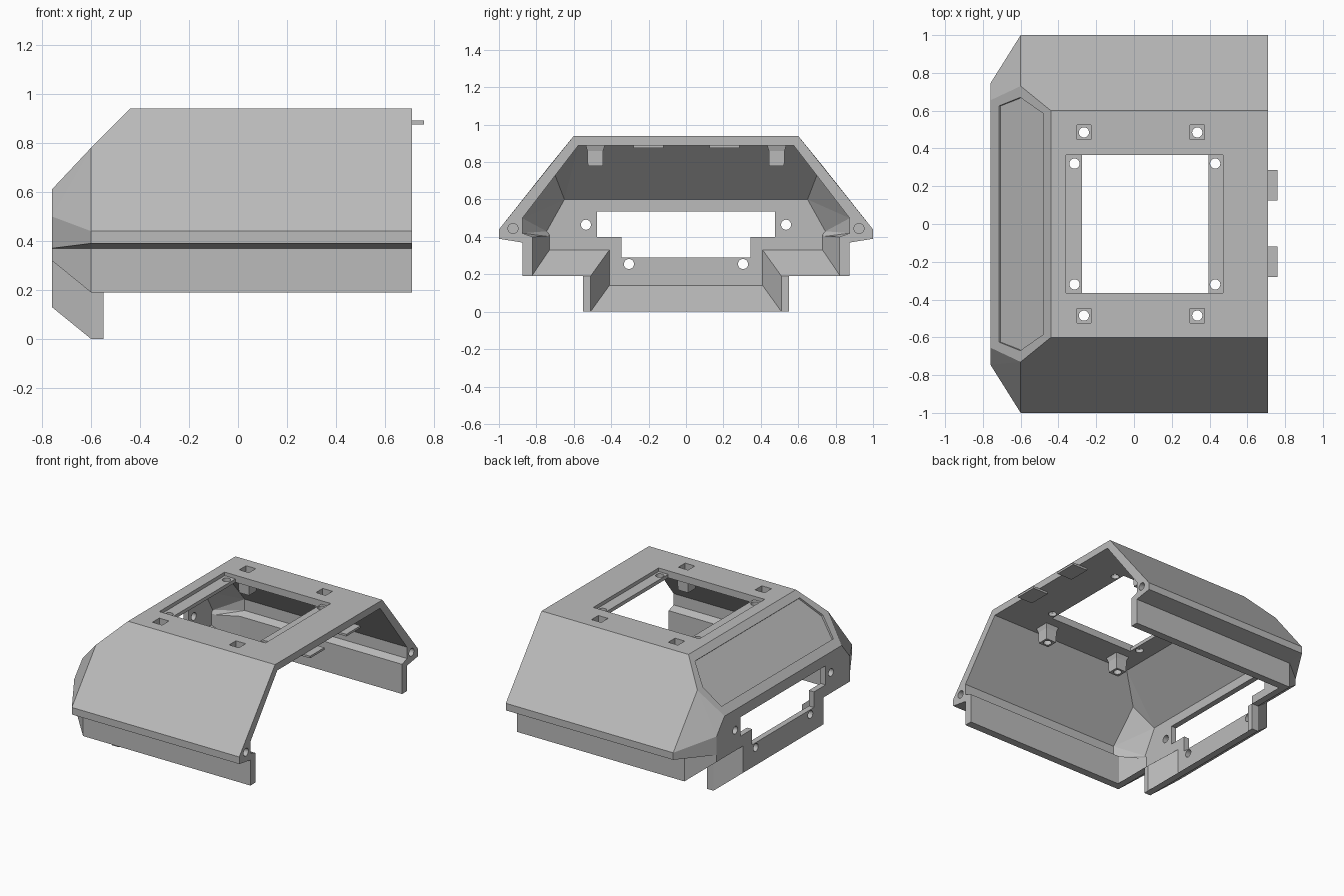
import bpy, bmesh, math
from mathutils import Vector

cube = bpy.data.objects.get("Cube")
if cube:
    bpy.data.objects.remove(cube, do_unlink=True)

grey = bpy.data.materials.new("plain grey")
grey.use_nodes = True
grey.diffuse_color = (0.5, 0.5, 0.5, 1)
grey.node_tree.nodes["Principled BSDF"].inputs["Base Color"].default_value = (0.5, 0.5, 0.5, 1)


def make(name, bm):
    bmesh.ops.recalc_face_normals(bm, faces=bm.faces)
    mesh = bpy.data.meshes.new(name)
    bm.to_mesh(mesh)
    bm.free()
    mesh.materials.append(grey)
    obj = bpy.data.objects.new(name, mesh)
    bpy.context.collection.objects.link(obj)
    return obj


def hull(name, points, mirror=True):
    """Convex solid around the points, mirrored across y = 0."""
    bm = bmesh.new()
    for x, y, z in points:
        for side in ((1, -1) if mirror else (1,)):
            bm.verts.new((x, y * side, z))
    res = bmesh.ops.convex_hull(bm, input=bm.verts)
    spare = {v for v in res["geom_interior"] + res["geom_unused"] if isinstance(v, bmesh.types.BMVert)}
    bmesh.ops.delete(bm, geom=list(spare), context='VERTS')
    bmesh.ops.dissolve_limit(bm, angle_limit=0.01, verts=bm.verts, edges=bm.edges)
    return make(name, bm)


def box(name, x, y, z):
    return hull(name, [(a, b, c) for a in x for b in y for c in z], False)


def rod(name, centre, axis, radius, length):
    bm = bmesh.new()
    bmesh.ops.create_cone(bm, cap_ends=True, segments=24, radius1=radius, radius2=radius, depth=length)
    turn = Vector((0, 0, 1)).rotation_difference(Vector(axis))
    bmesh.ops.rotate(bm, verts=bm.verts, matrix=turn.to_matrix())
    bmesh.ops.translate(bm, verts=bm.verts, vec=centre)
    return make(name, bm)


def combine(target, other, operation):
    """Apply a boolean and remove the helper solid."""
    mod = target.modifiers.new("combine", 'BOOLEAN')
    mod.operation, mod.solver, mod.object = operation, 'EXACT', other
    graph = bpy.context.evaluated_depsgraph_get()
    result = bpy.data.meshes.new_from_object(target.evaluated_get(graph))
    target.modifiers.clear()
    target.data = result
    bpy.data.objects.remove(other, do_unlink=True)


END, OPEN = -0.76, 0.71

# Outer solids: sloped cover, lower skirt and end apron
housing = hull("housing", [
    (OPEN, 0.6, 0.94), (-0.44, 0.6, 0.94), (OPEN, 1, 0.44), (-0.6, 1, 0.44),
    (OPEN, 1, 0.39), (-0.6, 1, 0.39), (-0.6, 0.73, 0.78), (END, 0.655, 0.61),
    (END, 0.745, 0.5), (END, 0.745, 0.37), (OPEN, 0.875, 0.37), (-0.6, 0.875, 0.37)])
skirt = hull("skirt", [
    (OPEN, 0.875, 0.4), (-0.6, 0.875, 0.4), (END, 0.745, 0.4),
    (END, 0.745, 0.32), (-0.6, 0.875, 0.19), (OPEN, 0.875, 0.19)])
apron = hull("apron", [
    (-0.55, 0.55, 0), (-0.6, 0.55, 0), (END, 0.45, 0.13),
    (END, 0.45, 0.4), (-0.6, 0.55, 0.4), (-0.55, 0.55, 0.4)])
for part in (skirt, apron):
    combine(housing, part, 'UNION')

# Hollow interiors, open at the +x end and underneath
WALL = -0.72
upper_space = hull("upper_space", [
    (0.8, 0.575, 0.89), (-0.42, 0.575, 0.89), (0.8, 0.875, 0.5), (-0.56, 0.875, 0.5),
    (0.8, 0.875, 0.42), (-0.56, 0.875, 0.42), (0.8, 0.82, 0.4), (-0.56, 0.82, 0.4),
    (-0.58, 0.7, 0.73), (WALL, 0.65, 0.6), (WALL, 0.745, 0.43), (WALL, 0.72, 0.4)])
skirt_space = hull("skirt_space", [
    (0.8, 0.82, 0.45), (-0.56, 0.82, 0.45), (WALL, 0.73, 0.45), (WALL, 0.73, 0.33),
    (-0.56, 0.82, 0.198), (-0.44, 0.82, 0.1), (0.8, 0.82, 0.1)])
apron_space = hull("apron_space", [
    (-0.5, 0.54, -0.041), (WALL, 0.41, 0.14), (WALL, 0.41, 0.45), (-0.5, 0.54, 0.45)])
for space in (upper_space, skirt_space, apron_space):
    combine(housing, space, 'DIFFERENCE')

# Roof standoffs with flared roots
STANDS = [(x, y) for x in (-0.265, 0.335) for y in (-0.485, 0.485)]
for x, y in STANDS:
    rings = ((0.04, 0.78), (0.042, 0.86), (0.055, 0.9))
    stand = hull("standoff", [(x + a * r, y + b * r, z) for r, z in rings[:2]
                              for a in (-1, 1) for b in (-1, 1)], False)
    root = hull("root", [(x + a * r, y + b * r, z) for r, z in rings[1:]
                         for a in (-1, 1) for b in (-1, 1)], False)
    combine(housing, stand, 'UNION')
    combine(housing, root, 'UNION')

# Roof window, its shallow seat and the screw holes
cuts = [box("seat", (-0.36, 0.47), (-0.365, 0.365), (0.915, 1)),
        box("window", (-0.275, 0.395), (-0.365, 0.365), (0.8, 1))]
cuts += [rod("hole", (x, y, 0.9), (0, 0, 1), 0.027, 0.2)
         for x in (-0.315, 0.43) for y in (-0.32, 0.32)]
for x, y in STANDS:
    cuts.append(box("pocket", (x - 0.038, x + 0.038), (y - 0.038, y + 0.038), (0.89, 1)))
    cuts.append(rod("hole", (x, y, 0.85), (0, 0, 1), 0.027, 0.3))

# Stepped opening and holes in the end wall
cuts += [box("slot", (-0.8, -0.68), (-0.475, 0.475), (0.4, 0.535)),
         box("notch", (-0.8, -0.68), (-0.345, 0.345), (0.29, 0.42))]
for s in (-1, 1):
    cuts += [rod("hole", (-0.74, s * 0.535, 0.465), (1, 0, 0), 0.027, 0.12),
             rod("hole", (-0.74, s * 0.305, 0.255), (1, 0, 0), 0.027, 0.12),
             rod("screw_hole", (OPEN, s * 0.925, 0.445), (1, 0, 0), 0.027, 0.2)]

# Shallow label recess in the sloped end face
normal = Vector((-0.718, 0, 0.696))
outline = [(-0.715, 0.625), (-0.6, 0.67), (-0.48, 0.585)]
face = [Vector((x, y, 0.94 + (x + 0.44) * 0.33 / 0.32)) for x, y in outline]
cuts.append(hull("label_recess", [p + normal * d for p in face for d in (-0.012, 0.05)]))
for cut in cuts:
    combine(housing, cut, 'DIFFERENCE')

# Merge coplanar faces for clean flat panels
bm = bmesh.new()
bm.from_mesh(housing.data)
bmesh.ops.remove_doubles(bm, verts=bm.verts, dist=0.0002)
bmesh.ops.dissolve_limit(bm, angle_limit=0.01, verts=bm.verts, edges=bm.edges)
bm.to_mesh(housing.data)
bm.free()

# Locating tabs under the open roof edge
for name, y in (("tab_back", 0.205), ("tab_front", -0.2)):
    box(name, (0.64, 0.76), (y - 0.08, y + 0.08), (0.876, 0.891))
